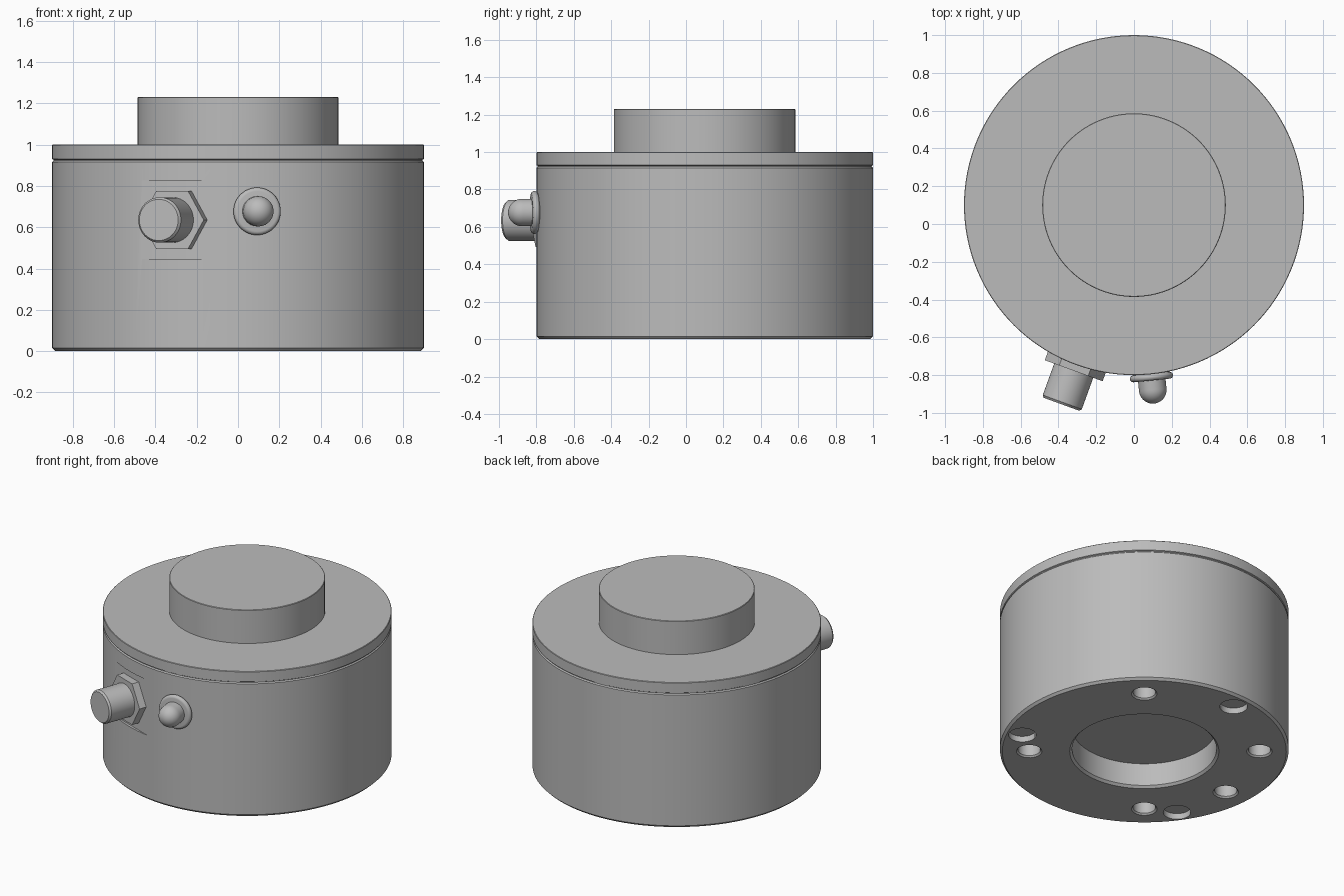
import bpy, bmesh, math
from mathutils import Matrix, Vector

cube = bpy.data.objects.get("Cube")
if cube:
    bpy.data.objects.remove(cube, do_unlink=True)

CENTRE = Vector((0, 0.1, 0))

steel = bpy.data.materials.new("grey_steel")
steel.use_nodes = True
GREY = (0.5, 0.5, 0.5, 1)
steel.diffuse_color = GREY
steel.node_tree.nodes["Principled BSDF"].inputs["Base Color"].default_value = GREY


def finish(name, bm, matrix):
    """Turn a bmesh into a placed object with the shared material."""
    bmesh.ops.recalc_face_normals(bm, faces=bm.faces)
    bm.transform(matrix)
    mesh = bpy.data.meshes.new(name)
    bm.to_mesh(mesh)
    bm.free()
    mesh.materials.append(steel)
    obj = bpy.data.objects.new(name, mesh)
    bpy.context.collection.objects.link(obj)
    return obj


def lathe(name, profile, matrix, sides=96):
    """Spin a (radius, height) profile around the local z axis."""
    bm = bmesh.new()
    verts = [bm.verts.new((r, 0, z)) for r, z in profile]
    edges = [bm.edges.new(pair) for pair in zip(verts, verts[1:])]
    bmesh.ops.spin(bm, geom=verts + edges, cent=(0, 0, 0), axis=(0, 0, 1),
                   angle=math.tau, steps=sides)
    bmesh.ops.remove_doubles(bm, verts=bm.verts, dist=1e-5)
    return finish(name, bm, matrix)


def activate(obj):
    bpy.ops.object.select_all(action='DESELECT')
    obj.select_set(True)
    bpy.context.view_layer.objects.active = obj


def smooth(obj):
    activate(obj)
    bpy.ops.object.shade_smooth_by_angle(angle=math.radians(30))


def cut(target, cutter):
    activate(target)
    mod = target.modifiers.new("cut", 'BOOLEAN')
    mod.operation, mod.solver, mod.object = 'DIFFERENCE', 'EXACT', cutter
    bpy.ops.object.modifier_apply(modifier=mod.name)
    bpy.data.objects.remove(cutter, do_unlink=True)


def radial(angle, z):
    """Frame on the body axis whose local z points outward at this angle."""
    return (Matrix.Translation(CENTRE + Vector((0, 0, z)))
            @ Matrix.Rotation(math.radians(angle), 4, 'Z')
            @ Matrix.Rotation(math.pi / 2, 4, 'Y'))


def on_base(radius, angle):
    a = math.radians(angle)
    return Matrix.Translation(CENTRE + radius * Vector((math.cos(a), math.sin(a), 0)))


upright = Matrix.Translation(CENTRE)

# Main housing with chamfered base and round recess underneath
housing = lathe("housing", [
    (0, 0.17), (0.45, 0.17), (0.45, 0.015), (0.465, 0), (0.885, 0),
    (0.9, 0.015), (0.9, 0.915), (0.893, 0.922), (0, 0.922)], upright, 128)

# Chamfered screw holes in the base
for angle in (-130, -40, 50, 140, 185):
    cut(housing, lathe("screw_cutter", [
        (0, -0.01), (0.09, -0.01), (0.07, 0.01), (0.07, 0.2), (0, 0.2)],
        on_base(0.718, angle), 32))

# Shallow foot pockets in the base
for angle in (-145, -25, 95):
    cut(housing, lathe("foot_cutter", [
        (0, -0.01), (0.086, -0.01), (0.086, 0.04), (0, 0.04)],
        on_base(0.787, angle), 32))

# Flat milled into the side behind the connector
CONNECTOR = radial(-110, 0.635)
bm = bmesh.new()
bmesh.ops.create_cube(bm, size=1)
bmesh.ops.scale(bm, vec=(0.38, 0.5, 0.2), verts=bm.verts)
bmesh.ops.translate(bm, vec=(0, 0, 0.983), verts=bm.verts)
cut(housing, finish("flat_cutter", bm, CONNECTOR))

# Lid disc and raised load boss
lid = lathe("lid", [
    (0, 0.918), (0.893, 0.918), (0.893, 0.926), (0.9, 0.93), (0.9, 0.997),
    (0.897, 1.0), (0, 1.0)], upright, 128)
boss = lathe("load_boss", [
    (0, 0.99), (0.486, 0.99), (0.486, 1.227), (0.483, 1.23), (0, 1.23)], upright)

# Hex nut: two flats face up and down
nut = lathe("connector_nut", [
    (0, 0.86), (0.163, 0.86), (0.163, 0.933), (0, 0.933)],
    CONNECTOR @ Matrix.Rotation(math.pi / 2, 4, 'Z'), 6)

# Connector barrel with chamfered tip
barrel = lathe("connector_barrel", [
    (0, 0.9), (0.11, 0.9), (0.11, 1.11), (0.1, 1.122), (0, 1.122)], CONNECTOR, 48)

# Vent plug: rounded flange and domed pin
PLUG = radial(-84.2, 0.677)
rim = [(0.097 + 0.018 * math.cos(t), 0.915 + 0.018 * math.sin(t))
       for t in (math.pi * (i / 8 - 0.5) for i in range(9))]
flange = lathe("plug_flange", [(0, 0.88), (0.097, 0.88)] + rim + [(0, 0.933)], PLUG, 48)
dome = [(0.073 * math.cos(t), 0.983 + 0.073 * math.sin(t))
        for t in (math.pi / 2 * i / 10 for i in range(11))]
pin = lathe("plug_pin", [(0, 0.9), (0.073, 0.9)] + dome, PLUG, 40)

for part in (housing, lid, boss, nut, barrel, flange, pin):
    smooth(part)
